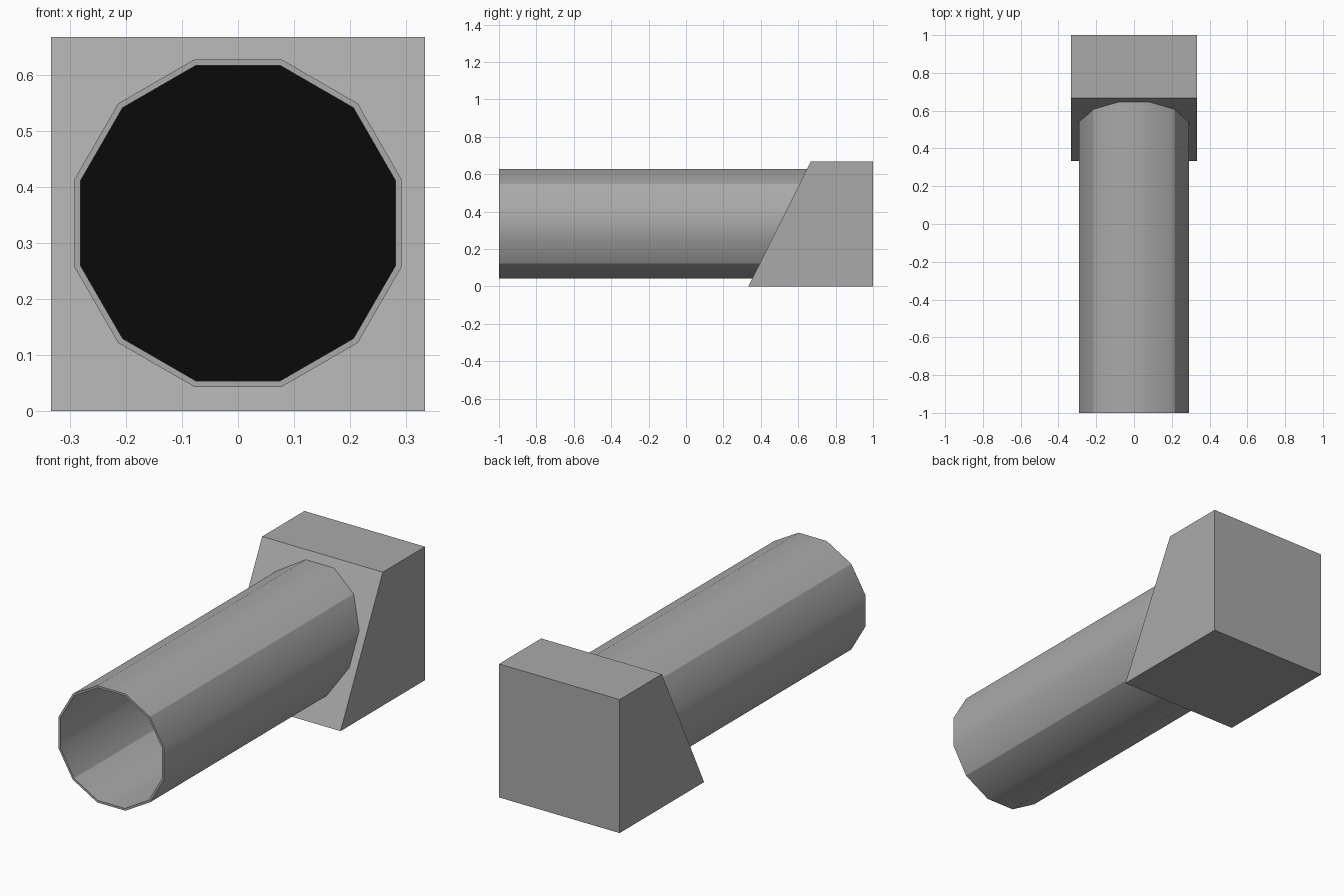
import bpy, bmesh, math

if "Cube" in bpy.data.objects:
    bpy.data.objects.remove(bpy.data.objects["Cube"])

def material(name, value):
    m = bpy.data.materials.new(name)
    m.diffuse_color = (value, value, value, 1)
    m.use_nodes = True
    m.node_tree.nodes["Principled BSDF"].inputs["Base Color"].default_value = m.diffuse_color
    return m

GREY = material("mid grey", 0.40)
BLACK = material("black", 0.003)
SIDES, AXIS_Z = 12, 0.335
OUTER, INNER = 0.302, 0.291
FRONT, DEPTH, BURIED = -1.0, 0.33, 0.66

def add_object(name, bm, mat):
    bmesh.ops.recalc_face_normals(bm, faces=bm.faces)
    mesh = bpy.data.meshes.new(name)
    bm.to_mesh(mesh)
    bm.free()
    mesh.materials.append(mat)
    ob = bpy.data.objects.new(name, mesh)
    bpy.context.collection.objects.link(ob)
    return ob

def ring(bm, radius, y):
    angles = [math.radians(15 + 360 / SIDES * i) for i in range(SIDES)]
    return [bm.verts.new((radius * math.cos(a), y, AXIS_Z + radius * math.sin(a)))
            for a in angles]

# Wedge-fronted block: side profile extruded across x
bm = bmesh.new()
half = 1 / 3
profile = [(1 / 3, 0), (1, 0), (1, 2 / 3), (2 / 3, 2 / 3)]
face = bm.faces.new([bm.verts.new((-half, y, z)) for y, z in profile])
ext = bmesh.ops.extrude_face_region(bm, geom=[face])
bmesh.ops.translate(bm, vec=(2 * half, 0, 0),
                    verts=[v for v in ext["geom"] if isinstance(v, bmesh.types.BMVert)])
add_object("sloped_block", bm, GREY)

# Hollow twelve-sided tube, its far end buried in the block
bm = bmesh.new()
loops = [ring(bm, INNER, DEPTH), ring(bm, INNER, FRONT),
         ring(bm, OUTER, FRONT), ring(bm, OUTER, BURIED)]
for k, (a, b) in enumerate(zip(loops, loops[1:])):
    for i in range(SIDES):
        j = (i + 1) % SIDES
        f = bm.faces.new((a[i], a[j], b[j], b[i]))
        f.smooth = k != 1
# Hard rims, and four hard creases at the diagonal corners
for k in (1, 2):
    for i in range(SIDES):
        bm.edges.get((loops[k][i], loops[k][(i + 1) % SIDES])).smooth = False
for a, b in ((loops[0], loops[1]), (loops[2], loops[3])):
    for i in (1, 4, 7, 10):
        bm.edges.get((a[i], b[i])).smooth = False
add_object("tube", bm, GREY)

# Dark floor of the bore
bm = bmesh.new()
bm.faces.new(ring(bm, INNER, DEPTH))
add_object("bore_floor", bm, BLACK)
